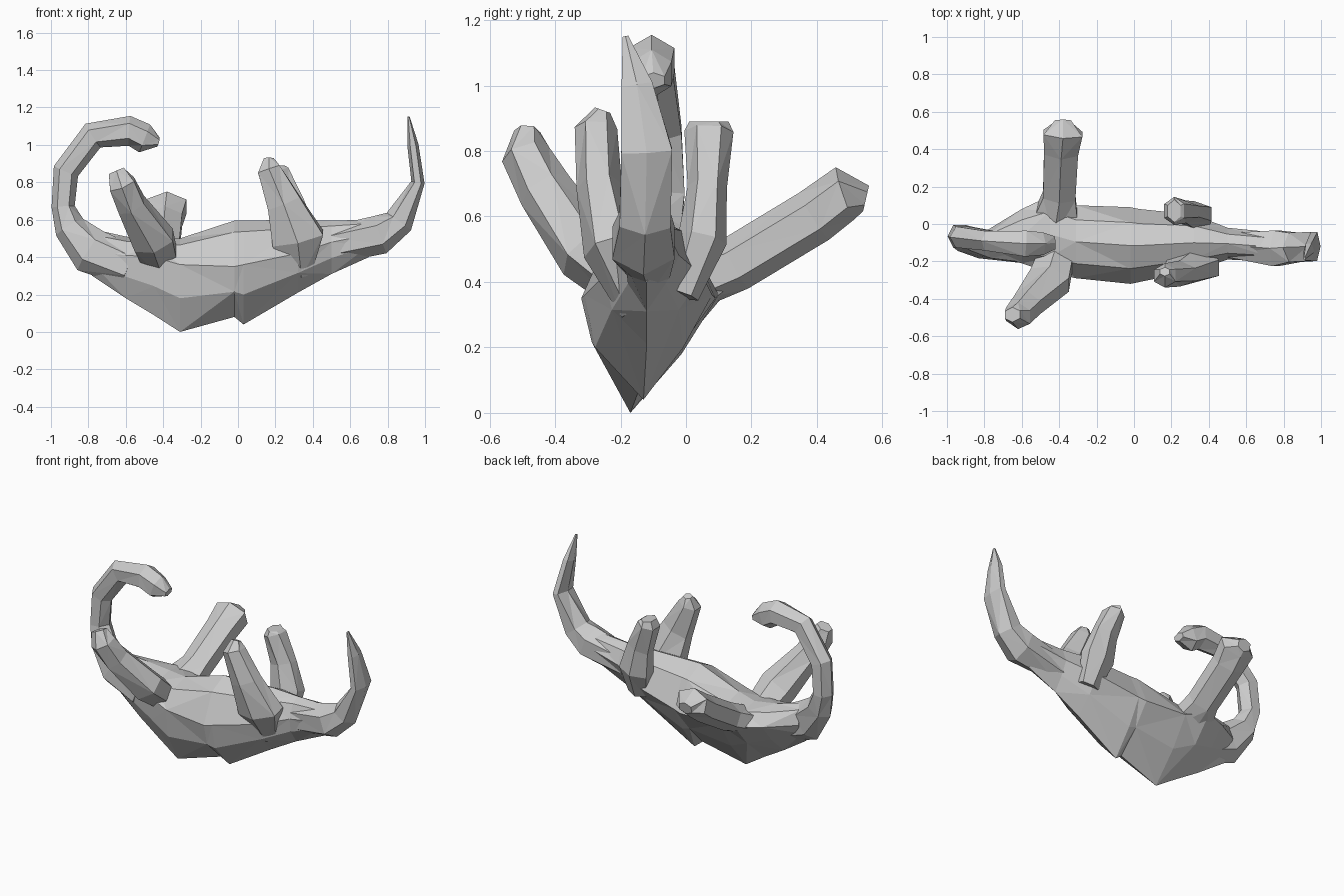
import bpy, math
from mathutils import Vector


def mesh_from_rings(name, rings):
    """Skin a list of equal-sized vertex rings and cap both ends."""
    n = len(rings[0])
    verts = [tuple(v) for r in rings for v in r]
    faces = []
    for i in range(len(rings) - 1):
        for j in range(n):
            k = (j + 1) % n
            a, b, c, d = i*n + j, i*n + k, (i+1)*n + k, (i+1)*n + j
            # alternate diagonals give the faceted, triangulated look
            faces += [(a, b, c), (a, c, d)] if (i + j) % 2 else [(a, b, d), (b, c, d)]
    faces.append(tuple(reversed(range(n))))
    faces.append(tuple(range((len(rings)-1)*n, len(rings)*n)))
    me = bpy.data.meshes.new(name)
    me.from_pydata(verts, [], faces)
    me.validate()
    ob = bpy.data.objects.new(name, me)
    bpy.context.collection.objects.link(ob)
    bpy.context.view_layer.objects.active = ob
    ob.select_set(True)
    bpy.ops.object.mode_set(mode='EDIT')
    bpy.ops.mesh.select_all(action='SELECT')
    bpy.ops.mesh.normals_make_consistent(inside=False)
    bpy.ops.object.mode_set(mode='OBJECT')
    ob.select_set(False)
    return ob


def limb(name, ref, *path, sides=6):
    """Tube along (x, y, z, radius, radius along ref) stations, fused to the body."""
    pts = [Vector(p[:3]) for p in path]
    rings = []
    for i, p in enumerate(path):
        t = (pts[min(i+1, len(pts)-1)] - pts[max(i-1, 0)]).normalized()
        a = (Vector(ref) - t * t.dot(Vector(ref))).normalized()
        b = t.cross(a)
        rings.append([pts[i] + b*p[3]*math.cos(q) + a*p[4]*math.sin(q)
                      for q in (2*math.pi*j/sides for j in range(sides))])
    part = mesh_from_rings(name, rings)
    bpy.context.view_layer.objects.active = body
    m = body.modifiers.new(name, 'BOOLEAN')
    m.operation, m.solver, m.object = 'UNION', 'EXACT', part
    bpy.ops.object.modifier_apply(modifier=m.name)
    bpy.data.objects.remove(part)


# Torso: x, front y, back y, top z, widest z, keel z, keel y
sections = [
    (-0.78, -0.17, -0.03, 0.55, 0.43, 0.30, -0.11),
    (-0.60, -0.21, 0.08, 0.51, 0.41, 0.18, -0.14),
    (-0.45, -0.26, 0.15, 0.49, 0.40, 0.09, -0.16),
    (-0.31, -0.29, 0.10, 0.50, 0.36, 0.00, -0.17),
    (-0.02, -0.32, 0.09, 0.595, 0.35, 0.08, -0.14),
    (0.03, -0.31, 0.08, 0.595, 0.36, 0.04, -0.13),
    (0.32, -0.25, 0.05, 0.60, 0.42, 0.21, -0.12),
    (0.50, -0.19, -0.02, 0.595, 0.48, 0.31, -0.12),
    (0.70, -0.20, -0.04, 0.60, 0.52, 0.40, -0.12),
]
rings = []
for x, y0, y1, zt, zm, zb, yb in sections:
    c, w = (y0 + y1)/2, (y1 - y0)/2
    zu, zl = zm + 0.75*(zt - zm), zm + 0.5*(zb - zm)
    rings.append([Vector((x, y, z)) for y, z in (
        (c, zt), (c + 0.6*w, zu), (y1, zm), (yb + 0.58*(y1 - yb), zl),
        (yb, zb), (yb + 0.82*(y0 - yb), zl), (y0, zm), (c - 0.6*w, zu))])
body = mesh_from_rings("animal_body", rings)

X, Y = Vector((1, 0, 0)), Vector((0, 1, 0))
# Curled neck with head
limb("neck_and_head", Y,
     (-0.58, -0.13, 0.35, 0.11, 0.09), (-0.79, -0.11, 0.435, 0.125, 0.085),
     (-0.90, -0.08, 0.56, 0.085, 0.075), (-0.935, -0.065, 0.67, 0.062, 0.07),
     (-0.92, -0.07, 0.86, 0.07, 0.065), (-0.775, -0.09, 1.05, 0.075, 0.06),
     (-0.58, -0.105, 1.075, 0.08, 0.08), (-0.50, -0.105, 1.035, 0.08, 0.07),
     (-0.425, -0.10, 1.015, 0.025, 0.04))
# Upturned tapering tail
limb("tail", Y,
     (0.48, -0.11, 0.46, 0.10, 0.07), (0.76, -0.13, 0.52, 0.105, 0.11),
     (0.86, -0.125, 0.59, 0.08, 0.09), (0.962, -0.12, 0.80, 0.036, 0.09),
     (0.935, -0.15, 1.00, 0.03, 0.055), (0.912, -0.185, 1.15, 0.006, 0.01))
# Legs raised in the air
limb("left_front_leg", X,
     (-0.40, -0.12, 0.34, 0.08, 0.10), (-0.45, -0.30, 0.49, 0.10, 0.125),
     (-0.57, -0.43, 0.68, 0.085, 0.085), (-0.62, -0.49, 0.79, 0.075, 0.08),
     (-0.65, -0.485, 0.86, 0.04, 0.05))
limb("left_back_leg", X,
     (-0.43, -0.04, 0.37, 0.08, 0.16), (-0.40, 0.15, 0.455, 0.085, 0.10),
     (-0.39, 0.39, 0.60, 0.085, 0.105), (-0.38, 0.485, 0.67, 0.085, 0.12),
     (-0.38, 0.55, 0.655, 0.04, 0.05))
limb("right_front_leg", X,
     (0.34, -0.15, 0.31, 0.05, 0.06), (0.32, -0.225, 0.50, 0.09, 0.16),
     (0.245, -0.265, 0.69, 0.07, 0.105), (0.165, -0.275, 0.87, 0.065, 0.07),
     (0.165, -0.255, 0.925, 0.025, 0.03))
limb("right_back_leg", X,
     (0.34, -0.01, 0.36, 0.05, 0.07), (0.32, 0.05, 0.53, 0.075, 0.11),
     (0.28, 0.065, 0.69, 0.06, 0.085), (0.215, 0.07, 0.86, 0.075, 0.065),
     (0.215, 0.07, 0.89, 0.06, 0.04))
